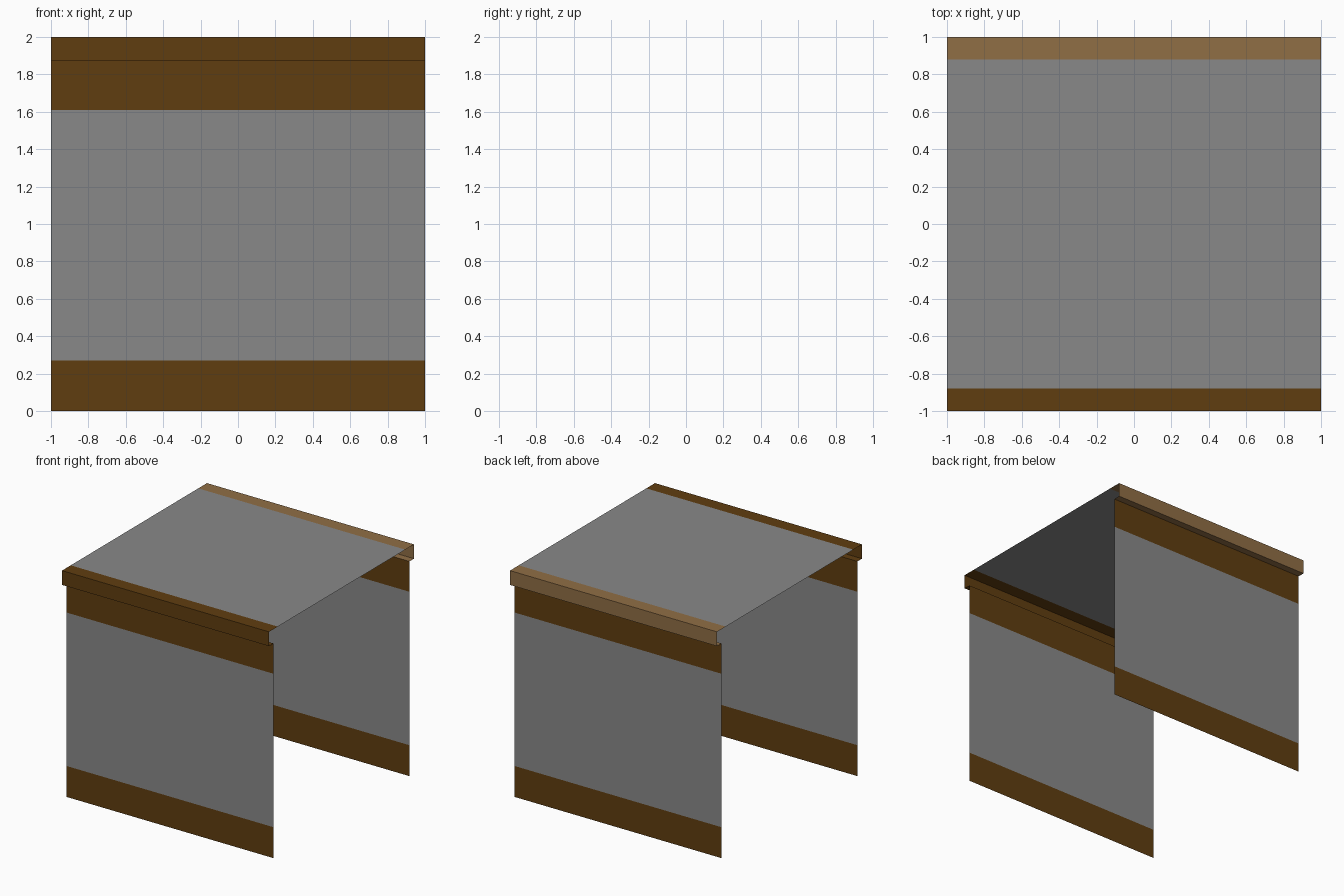
import bpy
import bmesh

if "Cube" in bpy.data.objects:
    bpy.data.objects.remove(bpy.data.objects["Cube"])


def material(name, rgb):
    m = bpy.data.materials.new(name)
    m.diffuse_color = (*rgb, 1.0)
    m.use_nodes = True
    m.node_tree.nodes["Principled BSDF"].inputs["Base Color"].default_value = m.diffuse_color
    return m


GREY = material("grey plaster", (0.25, 0.25, 0.25))
DARK = material("dark wood", (0.117, 0.047, 0.005))
LIGHT = material("light wood", (0.279, 0.156, 0.06))

HALF = 1.0      # half length along x
WALL_Y = 0.9375  # wall plane
LIP_Z = 1.875   # underside of the top trim


def sheet(name, profile, mats):
    """Open strip: a (y, z) profile swept along x, one material per segment."""
    bm = bmesh.new()
    rows = [[bm.verts.new((x, y, z)) for x in (-HALF, HALF)] for y, z in profile]
    slots = list(dict.fromkeys(mats))
    for a, b, m in zip(rows, rows[1:], mats):
        f = bm.faces.new((a[0], a[1], b[1], b[0]))
        f.material_index = slots.index(m)
    me = bpy.data.meshes.new(name)
    bm.to_mesh(me)
    bm.free()
    for m in slots:
        me.materials.append(m)
    ob = bpy.data.objects.new(name, me)
    bpy.context.collection.objects.link(ob)
    return ob


# Walls with wooden bands at foot and head (profile order keeps normals outward)
front = [(-WALL_Y, z) for z in (0, 0.27, 1.61, LIP_Z)]
back = [(WALL_Y, z) for _, z in reversed(front)]
sheet("front_wall", front, [DARK, GREY, DARK])
sheet("back_wall", back, [DARK, GREY, DARK])

# Overhanging trims: underside and outer face
sheet("front_trim", [(-WALL_Y, LIP_Z), (-1, LIP_Z), (-1, 2)], [DARK, DARK])
sheet("back_trim", [(1, 2), (1, LIP_Z), (WALL_Y, LIP_Z)], [LIGHT, LIGHT])

# Top walkway with wooden edges
sheet("top_walkway", [(-1, 2), (-0.88, 2), (0.88, 2), (1, 2)], [DARK, GREY, LIGHT])
